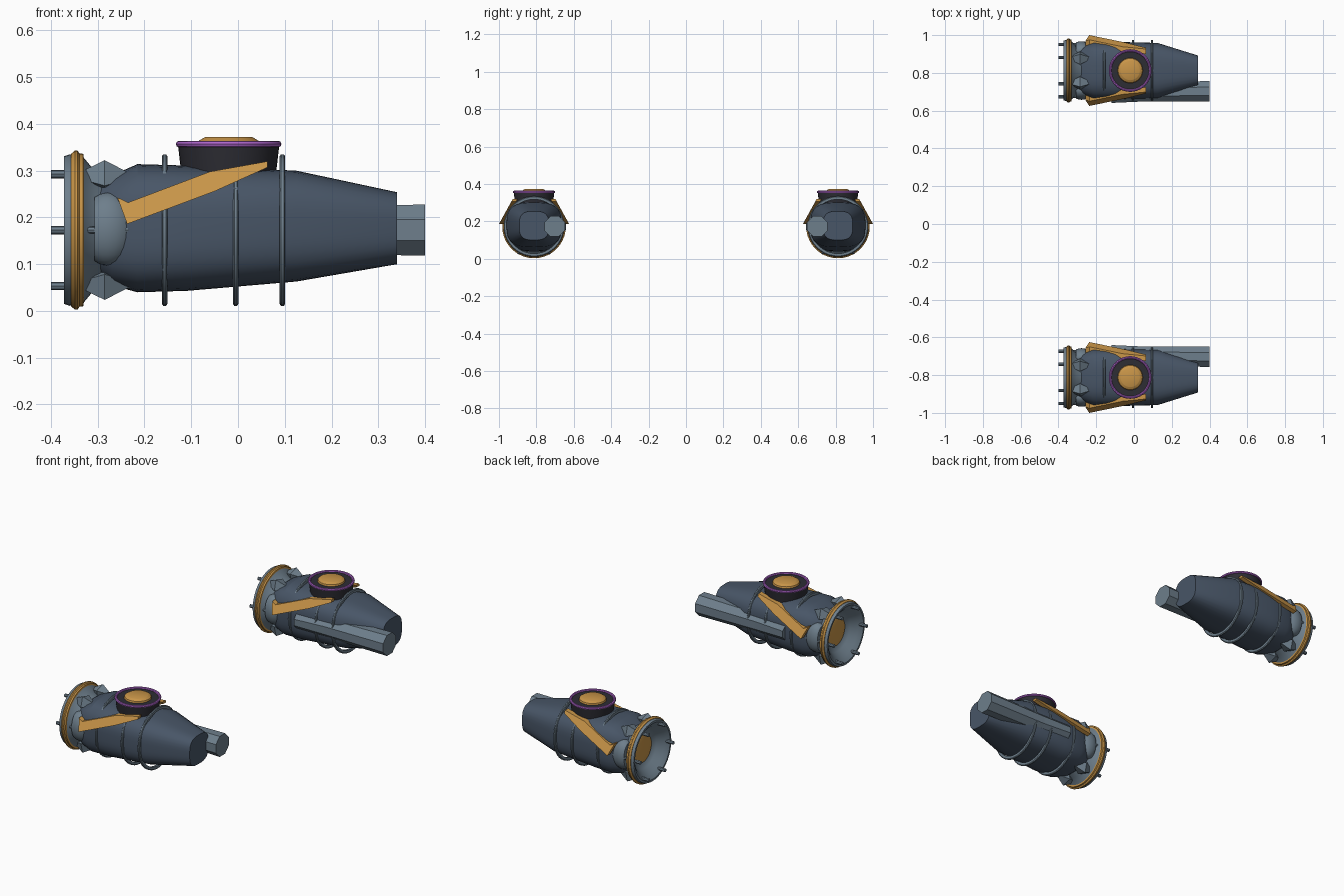
import bpy, bmesh
from math import sin, cos, pi, radians
from mathutils import Vector, Matrix

if "Cube" in bpy.data.objects:
    bpy.data.objects.remove(bpy.data.objects["Cube"])

POD = Vector((0, 0.8125, 0.173))   # axis of the pod on the +y side


def material(name, rgb):
    m = bpy.data.materials.new(name)
    m.use_nodes = True
    m.diffuse_color = (*rgb, 1)
    bsdf = m.node_tree.nodes["Principled BSDF"]
    bsdf.inputs["Base Color"].default_value = (*rgb, 1)
    bsdf.inputs["Roughness"].default_value = 0.6
    return m


NAVY = material("dark slate blue", (0.065, 0.092, 0.135))
STEEL = material("grey blue steel", (0.155, 0.21, 0.26))
GOLD = material("ochre gold", (0.58, 0.30, 0.065))
PURPLE = material("purple", (0.42, 0.13, 0.60))
BLACK = material("charcoal", (0.026, 0.026, 0.034))


def finish(name, bm, mat, smooth=35):
    """Turn a bmesh in pod space into an object mirrored to the other pod."""
    bmesh.ops.recalc_face_normals(bm, faces=bm.faces)
    bmesh.ops.translate(bm, verts=bm.verts, vec=POD)
    mesh = bpy.data.meshes.new(name)
    bm.to_mesh(mesh)
    bm.free()
    mesh.materials.append(mat)
    ob = bpy.data.objects.new(name, mesh)
    bpy.context.collection.objects.link(ob)
    if smooth:
        bpy.ops.object.select_all(action='DESELECT')
        ob.select_set(True)
        bpy.context.view_layer.objects.active = ob
        bpy.ops.object.shade_smooth_by_angle(angle=radians(smooth))
    mirror = ob.modifiers.new("other_pod", 'MIRROR')
    mirror.use_axis = (False, True, False)
    mirror.use_mirror_merge = False
    return ob


def add_loft(bm, rings, caps=True, closed=False):
    """Skin a row of point rings."""
    rows = [[bm.verts.new(p) for p in ring] for ring in rings]
    pairs = list(zip(rows, rows[1:]))
    if closed:
        pairs.append((rows[-1], rows[0]))
    for a, b in pairs:
        for i in range(len(a)):
            j = (i + 1) % len(a)
            bm.faces.new((a[i], a[j], b[j], b[i]))
    if caps and not closed:
        bm.faces.new(rows[0])
        bm.faces.new(rows[-1])


def circle_x(x, r, n, y=0, z=0, turn=0):
    return [(x, y + r * cos(2 * pi * i / n + turn), z + r * sin(2 * pi * i / n + turn))
            for i in range(n)]


def lathe_x(name, profile, mat, n=40, caps=True, closed=False):
    bm = bmesh.new()
    add_loft(bm, [circle_x(x, r, n) for x, r in profile], caps, closed)
    return finish(name, bm, mat)


def lathe_z(name, profile, mat, x, n=40, closed=False):
    bm = bmesh.new()
    add_loft(bm, [[(x + r * cos(2 * pi * i / n), r * sin(2 * pi * i / n), z - POD.z)
                   for i in range(n)] for z, r in profile], True, closed)
    return finish(name, bm, mat)


def squircle(x, half_y, top, bottom, n=40, power=3.1):
    """Rounded square section across the pod."""
    pts = []
    for i in range(n):
        c, s = cos(2 * pi * i / n), sin(2 * pi * i / n)
        k = (abs(c) ** power + abs(s) ** power) ** (-1 / power)
        mid, half = (top + bottom) / 2 - POD.z, (top - bottom) / 2
        pts.append((x, half_y * c * k, mid + half * s * k))
    return pts


# Hull: rounded square shell tapering to a flat nose
bm = bmesh.new()
add_loft(bm, [squircle(*s) for s in (
    (-0.300, 0.105, 0.270, 0.075), (-0.270, 0.130, 0.290, 0.055),
    (-0.215, 0.150, 0.314, 0.040), (-0.110, 0.152, 0.311, 0.043),
    (0.125, 0.146, 0.300, 0.063), (0.340, 0.079, 0.254, 0.100))])
finish("hull", bm, NAVY, 25)

# Thin hoops that sink into the hull corners
for label, x in (("rear", -0.157), ("middle", -0.005), ("fore", 0.095)):
    lathe_x(label + "_hoop", [(x - 0.006, 0.145), (x - 0.006, 0.158), (x - 0.003, 0.162),
                              (x + 0.003, 0.162), (x + 0.006, 0.158), (x + 0.006, 0.145)],
            STEEL, closed=True)

# Exhaust bell with a hollow bowl, gold rim and glowing plate
lathe_x("exhaust_bell", [(-0.25, 0.10), (-0.305, 0.125), (-0.33, 0.155), (-0.36, 0.162),
                         (-0.372, 0.158), (-0.372, 0.148), (-0.355, 0.125),
                         (-0.325, 0.10), (-0.305, 0.07)], STEEL)
lathe_x("exhaust_rim", [(-0.357, 0.150), (-0.357, 0.163), (-0.349, 0.170), (-0.343, 0.170),
                        (-0.339, 0.164), (-0.331, 0.163), (-0.329, 0.150)], GOLD, closed=True)
lathe_x("exhaust_plate", [(-0.300, 0.074), (-0.314, 0.074), (-0.317, 0.066)], GOLD)

# Six pins, with wedge brackets and rods behind the rim
pins, brackets = bmesh.new(), bmesh.new()
for k in range(6):
    a = k * pi / 3
    y, z = 0.138 * cos(a), 0.138 * sin(a)
    add_loft(pins, [circle_x(x, 0.009, 8, y, z) for x in (-0.40, -0.345)])
    add_loft(pins, [circle_x(x, r, 8, y, z) for x, r in
                    ((-0.33, 0.007), (-0.30, 0.008), (-0.25, 0.008), (-0.22, 0.003))])
    if k % 3:
        add_loft(brackets, [circle_x(x, r, 4, y * 0.96, z * 0.96, a) for x, r in
                            ((-0.335, 0.012), (-0.285, 0.040), (-0.235, 0.010))])
finish("exhaust_pins", pins, STEEL)
finish("rim_brackets", brackets, STEEL, 0)

# Domed blisters on both flanks
bm = bmesh.new()
for side in (-1, 1):
    place = Matrix.Translation((-0.278, side * 0.105, 0.002)) @ Matrix.Diagonal((0.060, 0.050, 0.078, 1))
    bmesh.ops.create_uvsphere(bm, u_segments=20, v_segments=12, radius=1, matrix=place)
cut = bmesh.ops.bisect_plane(bm, geom=bm.verts[:] + bm.edges[:] + bm.faces[:],
                             plane_co=(-0.307, 0, 0), plane_no=(-1, 0, 0), clear_outer=True)
bmesh.ops.holes_fill(bm, edges=[e for e in bm.edges if e.is_boundary])
finish("flank_blisters", bm, STEEL)

# Gold slanted fins sweeping up to the turret
outline = [(-0.258, 0.243), (-0.235, 0.232), (-0.060, 0.298), (0.063, 0.320),
           (0.063, 0.307), (-0.050, 0.256), (-0.237, 0.186)]
bm = bmesh.new()
for side in (-1, 1):
    add_loft(bm, [[(x, side * (0.1875 - (z - 0.186) * 0.55 - depth), z - POD.z)
                   for x, z in outline] for depth in (0, 0.026)])
finish("swept_fins", bm, GOLD, 0)

# Turret drum with purple ring and gold cap
TX = -0.02
lathe_z("turret_drum", [(0.26, 0.096), (0.30, 0.102), (0.352, 0.108), (0.356, 0.104)], BLACK, TX)
lathe_z("turret_ring", [(0.357 + 0.007 * sin(2 * pi * i / 8), 0.106 + 0.007 * cos(2 * pi * i / 8))
                        for i in range(8)], PURPLE, TX, closed=True)
lathe_z("turret_cap", [(0.352, 0.068), (0.364, 0.064), (0.371, 0.052), (0.372, 0.050)], GOLD, TX)

# Octagonal barrel along the inner flank
bm = bmesh.new()
add_loft(bm, [circle_x(x, r, 8, y, z, pi / 8) for x, r, y, z in (
    (-0.12, 0.044, -0.131, 0.0), (0.05, 0.054, -0.114, 0.0), (0.40, 0.059, -0.110, 0.0))])
finish("side_barrel", bm, STEEL, 0)
